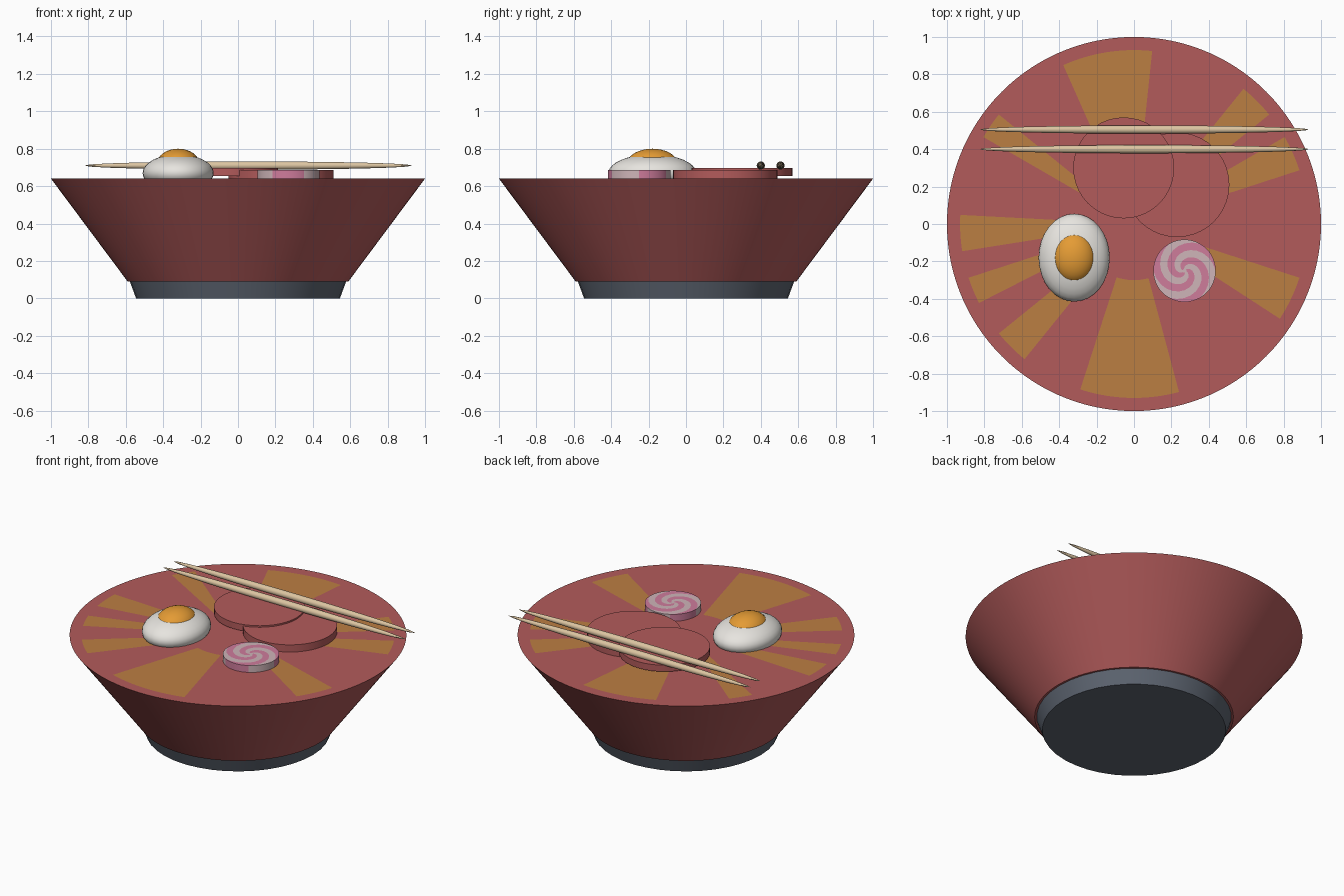
import bpy, bmesh
from math import cos, sin, pi, degrees, radians, atan2, hypot

if "Cube" in bpy.data.objects:
    bpy.data.objects.remove(bpy.data.objects["Cube"], do_unlink=True)


def material(name, rgb):
    m = bpy.data.materials.new(name)
    m.use_nodes = True
    m.diffuse_color = (*rgb, 1)
    m.node_tree.nodes["Principled BSDF"].inputs["Base Color"].default_value = (*rgb, 1)
    return m


RED = material("brick red", (0.45, 0.105, 0.105))
BROTH = material("broth orange", (0.5, 0.21, 0.055))
SLATE = material("slate grey", (0.11, 0.13, 0.165))
WHITE = material("egg white", (0.8, 0.78, 0.74))
YOLK = material("yolk orange", (0.78, 0.33, 0.035))
PALE = material("pale pink", (0.62, 0.46, 0.48))
PINK = material("swirl pink", (0.62, 0.2, 0.33))
WOOD = material("light wood", (0.72, 0.56, 0.36))


def finish(name, bm, mats, loc=(0, 0, 0)):
    bmesh.ops.recalc_face_normals(bm, faces=bm.faces)
    mesh = bpy.data.meshes.new(name)
    bm.to_mesh(mesh)
    bm.free()
    for m in mats:
        mesh.materials.append(m)
    ob = bpy.data.objects.new(name, mesh)
    ob.location = loc
    bpy.context.collection.objects.link(ob)
    bpy.ops.object.select_all(action='DESELECT')
    ob.select_set(True)
    bpy.context.view_layer.objects.active = ob
    bpy.ops.object.shade_smooth_by_angle(angle=radians(35))
    return ob


def lathe(name, profile, mats, sides=40, loc=(0, 0, 0), twist=None, rule=None):
    """Spin (radius, z) points; close both ends; colour faces by rule(index, centre)."""
    bm = bmesh.new()
    rings = []
    for r, z in profile:
        t = twist(r) if twist else 0
        rings.append([bm.verts.new((r * cos(2 * pi * i / sides + t),
                                    r * sin(2 * pi * i / sides + t), z))
                      for i in range(sides)])
    for a, b in zip(rings, rings[1:]):
        for i in range(sides):
            j = (i + 1) % sides
            f = bm.faces.new((a[i], a[j], b[j], b[i]))
            if rule:
                f.material_index = rule(i, f.calc_center_median())
    bm.faces.new(rings[0])
    bm.faces.new(rings[-1])
    return finish(name, bm, mats, loc)


def ellipsoid(name, mat, loc, size, segments=32, rings=16, floor=None):
    bm = bmesh.new()
    bmesh.ops.create_uvsphere(bm, u_segments=segments, v_segments=rings, radius=1)
    bmesh.ops.scale(bm, vec=size, verts=bm.verts)
    if floor is not None:
        cut = bmesh.ops.bisect_plane(bm, geom=bm.verts[:] + bm.edges[:] + bm.faces[:],
                                     plane_co=(0, 0, floor - loc[2]),
                                     plane_no=(0, 0, 1), clear_inner=True)
        bmesh.ops.contextual_create(bm, geom=[e for e in cut["geom_cut"]
                                              if isinstance(e, bmesh.types.BMEdge)])
    return finish(name, bm, [mat], loc)


RIM = 0.64

# Bowl with streaks of broth across its filled top: (centre angle, half width)
STREAKS = [(25, 6), (45, 5), (100, 15), (145, 5), (183, 6), (203, 5),
           (225, 6), (268, 17), (335, 7)]


def broth_rule(i, c):
    if c.z < RIM - 0.01 or hypot(c.x, c.y) > 0.93:
        return 0
    a = degrees(atan2(c.y, c.x)) % 360
    return int(any(abs(a - mid) < half for mid, half in STREAKS))


lathe("bowl", [(0.59, 0.09), (1, RIM), (0.93, RIM), (0.3, RIM)],
      [RED, BROTH], sides=120, rule=broth_rule)
lathe("bowl_foot", [(0.545, 0), (0.58, 0.095)], [SLATE])

# Meat slices, one resting on the other
lathe("lower_meat_slice", [(0.28, 0), (0.28, 0.047)], [RED], loc=(0.23, 0.21, RIM))
lathe("upper_meat_slice", [(0.27, 0), (0.27, 0.042)], [RED], loc=(-0.055, 0.3, RIM + 0.015))

# Halved egg
ellipsoid("egg_white", WHITE, (-0.32, -0.18, 0.67), (0.19, 0.235, 0.1), floor=RIM)
ellipsoid("egg_yolk", YOLK, (-0.32, -0.18, 0.72), (0.113, 0.135, 0.08), floor=0.7)

# Fish cake with three spiral arms running over its edge
R, ARMS, SIDES = 0.167, 3, 48
swirl = [(R, 0), (R, 0.045)] + [(R * (1 - k / 16), 0.045) for k in range(1, 16)]
lathe("fish_cake", swirl, [PALE, PINK], sides=SIDES, loc=(0.27, -0.25, RIM),
      twist=lambda r: -4.2 * r / R,
      rule=lambda i, c: int((i * ARMS / SIDES) % 1 < 0.5))

# Pair of tapered chopsticks
for side, y in (("front", 0.4), ("back", 0.505)):
    ellipsoid(side + "_chopstick", WOOD, (0.055, y, 0.71), (0.877, 0.022, 0.022),
              segments=64, rings=12)
